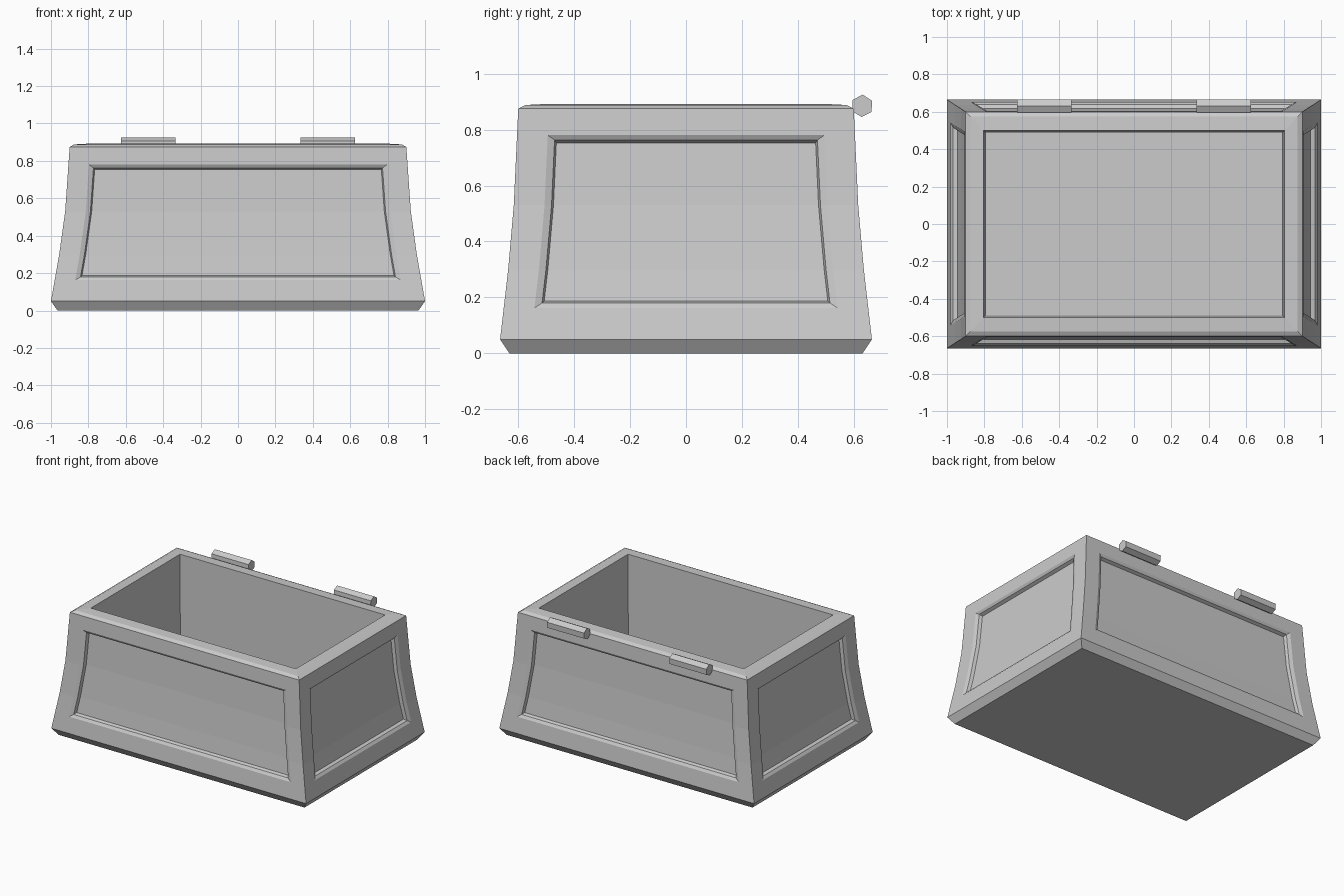
import bpy, bmesh, math
from mathutils import Vector

if "Cube" in bpy.data.objects:
    bpy.data.objects.remove(bpy.data.objects["Cube"])

# Flared outer profile: (z, half width x, half depth y)
PROFILE = [(0.05, 1.0, 0.665), (0.30, 0.956, 0.636), (0.53, 0.924, 0.616), (0.875, 0.90, 0.60)]


def half_size(z):
    for (z0, x0, y0), (z1, x1, y1) in zip(PROFILE, PROFILE[1:]):
        if z <= z1:
            t = (z - z0) / (z1 - z0)
            return x0 + (x1 - x0) * t, y0 + (y1 - y0) * t
    return PROFILE[-1][1:]


def side_point(side, sign, z, margin, depth):
    """Point on one of four walls, inset from its corner and sunk inwards."""
    hx, hy = half_size(z)
    along, out = (hx, hy) if side % 2 == 0 else (hy, hx)
    u, v = sign * (along - margin), out - depth
    return Vector([(u, -v, z), (v, u, z), (-u, v, z), (-v, -u, z)][side])


def make_object(name, bm):
    bmesh.ops.remove_doubles(bm, verts=bm.verts, dist=0.0005)
    bmesh.ops.recalc_face_normals(bm, faces=bm.faces)
    mesh = bpy.data.meshes.new(name)
    bm.to_mesh(mesh)
    bm.free()
    obj = bpy.data.objects.new(name, mesh)
    bpy.context.collection.objects.link(obj)
    return obj


bm = bmesh.new()


def bridge(a, b):
    for i in range(len(a)):
        j = (i + 1) % len(a)
        bm.faces.new((a[i], a[j], b[j], b[i]))


# Four walls, each with a bevelled recessed panel: (margin, z low, z high, depth)
LOOPS = [(0, 0.05, 0.875, 0), (0.11, 0.162, 0.78, 0),
         (0.135, 0.18, 0.763, 0.01), (0.142, 0.187, 0.753, 0.032)]
for side in range(4):
    previous = None
    for margin, low, high, depth in LOOPS:
        rows = [low, 0.30, 0.53, high]
        left, right = [[bm.verts.new(side_point(side, s, z, margin, depth)) for z in rows]
                       for s in (-1, 1)]
        loop = left + right[::-1]
        if previous:
            bridge(previous, loop)
        previous = loop
    for i in range(3):
        bm.faces.new((left[i], right[i], right[i + 1], left[i + 1]))


def ring(x, y, z):
    return [bm.verts.new((sx * x, sy * y, z)) for sx, sy in ((-1, -1), (1, -1), (1, 1), (-1, 1))]


# Chamfered rim, inner walls and floor
rings = [ring(*r) for r in ((0.90, 0.60, 0.875), (0.875, 0.575, 0.888),
                            (0.805, 0.50, 0.892), (0.795, 0.49, 0.06))]
for a, b in zip(rings, rings[1:]):
    bridge(a, b)
bm.faces.new(rings[-1])

# Chamfered base
base_top, base = ring(1.0, 0.665, 0.05), ring(0.965, 0.632, 0)
bridge(base_top, base)
bm.faces.new(base)
make_object("chest_body", bm)

# Hexagonal hinge barrels on the back edge
for name, sign in (("left_hinge", -1), ("right_hinge", 1)):
    bm = bmesh.new()
    ends = []
    for x in (0.335, 0.625):
        ends.append([bm.verts.new((sign * x, 0.63 + 0.04 * math.cos(a), 0.885 + 0.04 * math.sin(a)))
                     for a in (math.radians(27 + 60 * k) for k in range(6))])
        bm.faces.new(ends[-1])
    bridge(*ends)
    make_object(name, bm)
